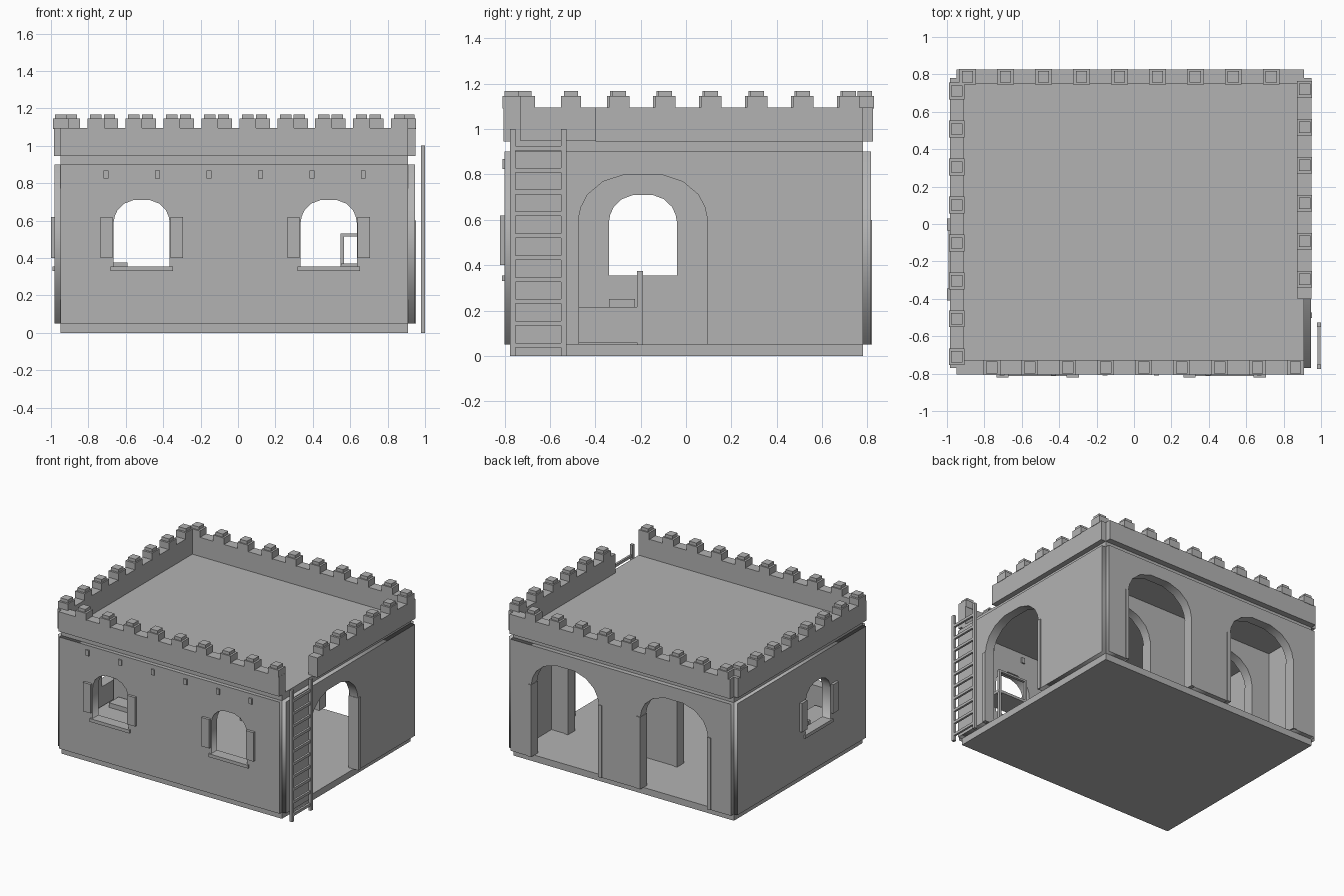
import bpy
from math import pi

cube = bpy.data.objects.get("Cube")
if cube:
    bpy.data.objects.remove(cube, do_unlink=True)

stone = bpy.data.materials.new("stone_grey")
stone.use_nodes = True
GREY = (0.45, 0.45, 0.45, 1)
stone.diffuse_color = GREY
stone.node_tree.nodes["Principled BSDF"].inputs["Base Color"].default_value = GREY

FLOOR, CEILING = 0.05, 0.90


def box(name, x, y, z):
    """Box spanning the given (low, high) ranges."""
    bpy.ops.mesh.primitive_cube_add(size=1, location=[sum(r) / 2 for r in (x, y, z)])
    ob = bpy.context.object
    ob.name = name
    ob.scale = [r[1] - r[0] for r in (x, y, z)]
    bpy.ops.object.transform_apply(location=False, rotation=False, scale=True)
    ob.data.materials.append(stone)
    return ob


def side_box(name, axis, along, across, z):
    """Box on a wall that runs along x or y."""
    return box(name, along, across, z) if axis == "x" else box(name, across, along, z)


def arch(center, half, bottom, spring, top):
    """Outline of an arched opening, from low left over the top to low right."""
    rise = top - spring
    side = [(half, bottom), (half, spring), (half * 0.96, spring + rise * 0.27),
            (half * 0.86, spring + rise * 0.55), (half * 0.62, spring + rise * 0.84),
            (half * 0.28, top)]
    return ([(center - u, v) for u, v in side]
            + [(center + u, v) for u, v in reversed(side)])


def wall(name, axis, span, depth, doors=(), windows=()):
    """Wall panel with arched doorways cut from the foot and arched windows."""
    low, high = span
    outline = [(low, FLOOR)]
    for c in doors:
        outline += arch(c, 0.285, FLOOR, 0.60, 0.80)
    outline += [(high, FLOOR), (high, CEILING), (low, CEILING)]
    curve = bpy.data.curves.new(name, "CURVE")
    curve.dimensions = "2D"
    curve.fill_mode = "BOTH"
    curve.extrude = (depth[1] - depth[0]) / 2
    for points in [outline] + [arch(c, 0.15, 0.35, 0.59, 0.71) for c in windows]:
        spline = curve.splines.new("POLY")
        spline.points.add(len(points) - 1)
        for p, (u, v) in zip(spline.points, points):
            p.co = (u, v, 0, 1)
        spline.use_cyclic_u = True
    ob = bpy.data.objects.new(name, curve)
    bpy.context.collection.objects.link(ob)
    mid = sum(depth) / 2
    ob.location = (0, mid, 0) if axis == "x" else (mid, 0, 0)
    ob.rotation_euler = (pi / 2, 0, 0 if axis == "x" else pi / 2)
    curve.materials.append(stone)
    bpy.ops.object.select_all(action="DESELECT")
    ob.select_set(True)
    bpy.context.view_layer.objects.active = ob
    bpy.ops.object.convert(target="MESH")
    # jambs beside each doorway
    for c in doors:
        for s in (-1, 1):
            edges = sorted((c + s * 0.282, c + s * 0.312))
            side_box("door_jamb", axis, edges, (depth[0] - 0.006, depth[1] + 0.006),
                     (FLOOR, 0.60))


def window_trim(axis, center, face):
    """Sill and two open shutters, outside a wall that faces the negative way."""
    side_box("window_sill", axis, (center - 0.167, center + 0.167),
             (face - 0.012, face + 0.07), (0.33, 0.355))
    for s in (-1, 1):
        edges = sorted((center + s * 0.155, center + s * 0.22))
        side_box("shutter", axis, edges, (face - 0.02, face + 0.005), (0.40, 0.62))


def parapet(name, axis, span, depth, first, count):
    """Low roof wall topped with stepped merlons."""
    side_box(name, axis, span, depth, (0.945, 1.095))
    lo, hi = depth
    for i in range(count):
        c = first + 0.203 * i
        side_box("merlon", axis, (c - 0.045, c + 0.045), (lo - 0.003, hi + 0.003),
                 (1.09, 1.145))
        side_box("merlon_cap", axis, (c - 0.03, c + 0.03), (lo + 0.006, hi - 0.006),
                 (1.14, 1.168))


# slabs
LONG, SHORT = (-0.95, 0.91), (-0.77, 0.78)
box("floor_slab", LONG, SHORT, (0, FLOOR))
box("roof_slab", LONG, SHORT, (CEILING, 0.95))

# walls
wall("front_wall", "x", LONG, (-0.80, -0.73), windows=(-0.515, 0.485))
wall("back_wall", "x", LONG, (0.745, 0.815), doors=(-0.47, 0.45))
wall("inner_wall", "x", (-0.92, 0.89), (0.30, 0.37), doors=(-0.47, 0.45))
wall("right_wall", "y", SHORT, (0.875, 0.945), doors=(-0.19,))
wall("left_wall", "y", SHORT, (-0.98, -0.91), windows=(-0.19,))

for c in (-0.515, 0.485):
    window_trim("x", c, -0.80)
window_trim("y", -0.19, -0.98)

# beam ends through the front wall
for i in range(6):
    c = -0.705 + 0.275 * i
    box("beam_end", (c - 0.013, c + 0.013), (-0.81, -0.72), (0.825, 0.868))

# parapets
parapet("front_parapet", "x", LONG, (-0.805, -0.73), -0.76, 9)
parapet("back_parapet", "x", LONG, (0.75, 0.825), -0.89, 9)
parapet("left_parapet", "y", SHORT, (-0.985, -0.91), -0.71, 8)
parapet("right_parapet", "y", (-0.40, 0.78), (0.875, 0.95), -0.295, 6)

# ladder
for y in (-0.763, -0.538):
    box("ladder_rail", (0.978, 1.0), (y - 0.012, y + 0.012), (0, 1.0))
for i in range(10):
    z = 0.047 + 0.0965 * i
    box("ladder_rung", (0.981, 0.997), (-0.755, -0.545), (z - 0.01, z + 0.01))

# bed in the front corner
box("bed", (-0.90, -0.59), (-0.71, -0.20), (0.06, 0.215))
box("bed_headboard", (-0.90, -0.59), (-0.215, -0.19), (FLOOR, 0.375))
box("pillow", (-0.85, -0.64), (-0.34, -0.225), (0.21, 0.25))

# chair beside the front wall
for x in (0.558, 0.79):
    box("chair_post", (x - 0.009, x + 0.009), (-0.52, -0.50), (FLOOR, 0.53))
    box("chair_leg", (x - 0.009, x + 0.009), (-0.69, -0.67), (FLOOR, 0.36))
box("chair_rail", (0.55, 0.80), (-0.52, -0.50), (0.515, 0.53))
box("chair_seat", (0.55, 0.80), (-0.69, -0.50), (0.35, 0.37))
